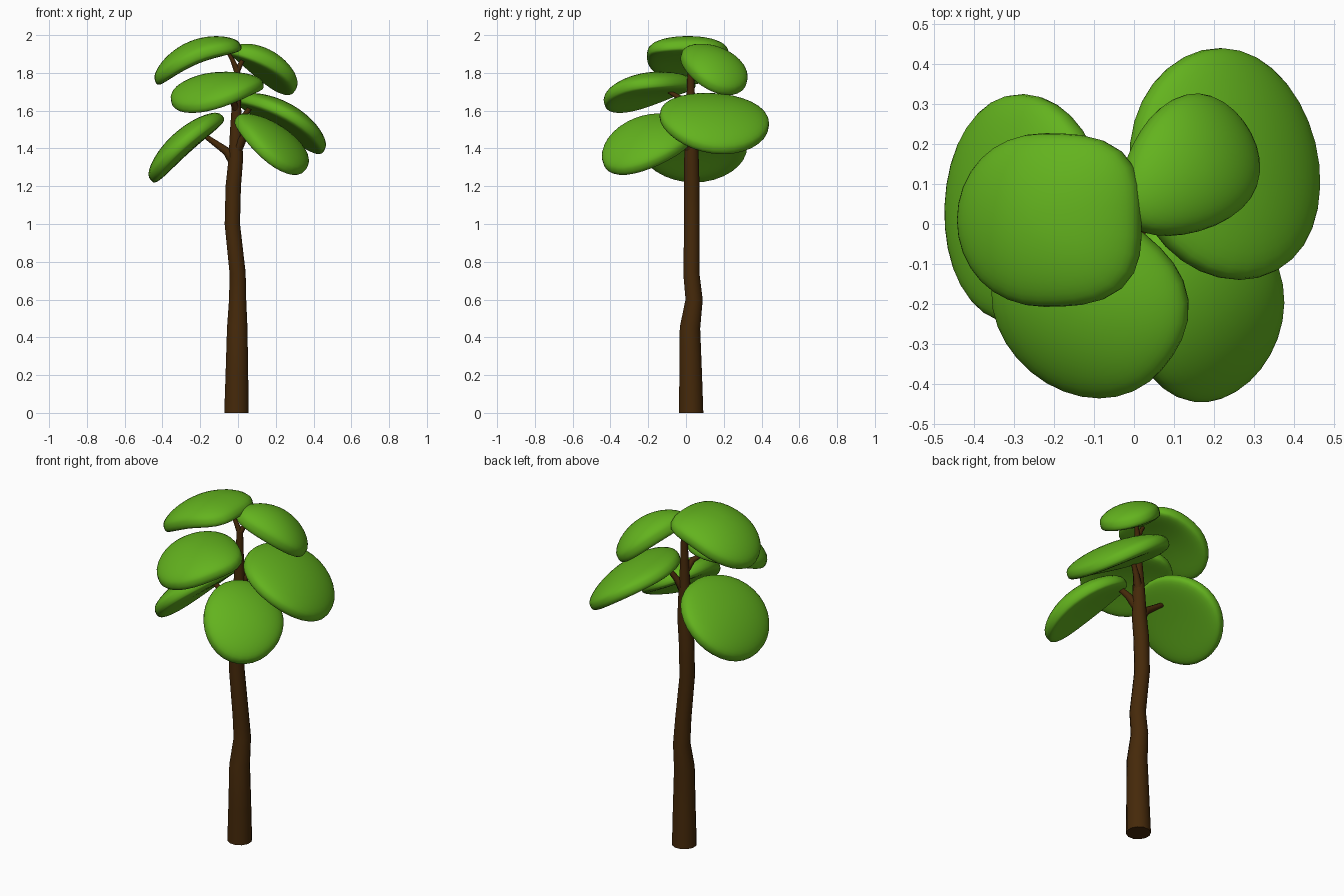
import bpy, bmesh
from math import radians
from mathutils import Matrix, Vector

cube = bpy.data.objects.get("Cube")
if cube:
    bpy.data.objects.remove(cube)


def material(name, rgb):
    mat = bpy.data.materials.new(name)
    mat.use_nodes = True
    mat.diffuse_color = (*rgb, 1)
    mat.node_tree.nodes["Principled BSDF"].inputs["Base Color"].default_value = (*rgb, 1)
    return mat


leaf_green = material("leaf green", (0.125, 0.45, 0.013))
bark_brown = material("bark brown", (0.06, 0.022, 0.003))


def limb(name, points, sides=2):
    """Round tapering limb through (x, y, z, radius) points."""
    curve = bpy.data.curves.new(name, "CURVE")
    curve.dimensions = "3D"
    curve.bevel_depth = 1
    curve.bevel_resolution = sides
    curve.use_fill_caps = True
    spline = curve.splines.new("POLY")
    spline.points.add(len(points) - 1)
    for point, (x, y, z, r) in zip(spline.points, points):
        point.co = (x, y, z, 1)
        point.radius = r
    curve.materials.append(bark_brown)
    obj = bpy.data.objects.new(name, curve)
    bpy.context.collection.objects.link(obj)


def leaf_pad(name, center, heading, tilt, length, width, droop=0.05, taper=0.0, square=2, spin=0):
    """Flattened drooping dome. Heading is the downhill direction, sizes are half
    extents, square flattens the inner end and spin turns the outline in its plane."""
    bm = bmesh.new()
    bmesh.ops.create_uvsphere(bm, u_segments=32, v_segments=24, radius=1)
    outline_turn = Matrix.Rotation(radians(spin), 3, "Z")
    for v in bm.verts:
        u, w, h = v.co
        reach = (u * u + w * w) ** 0.5
        if u < 0 and reach > 0.001:
            fit = reach / (abs(u) ** square + abs(w) ** square) ** (1 / square)
            u, w = u * fit, w * fit
        bulge = abs(h) ** 0.65 * (1 if h > 0 else -0.9)
        sag = 0.4 - u * u - 0.4 * w * w
        v.co = outline_turn @ Vector((u * length, w * width * (1 + taper * u), bulge * 0.066 + droop * sag))
    turn = Matrix.Rotation(radians(heading), 4, "Z") @ Matrix.Rotation(radians(tilt), 4, "Y")
    bm.transform(Matrix.Translation(Vector(center)) @ turn)
    for f in bm.faces:
        f.smooth = True
    mesh = bpy.data.meshes.new(name)
    bm.to_mesh(mesh)
    bm.free()
    mesh.materials.append(leaf_green)
    bpy.context.collection.objects.link(bpy.data.objects.new(name, mesh))


# Wavy tapering trunk
limb("trunk", [
    (-0.008, 0.027, 0, 0.067), (-0.006, 0.025, 0.2, 0.062), (-0.004, 0.021, 0.45, 0.056),
    (-0.002, 0.043, 0.6, 0.047), (-0.002, 0.028, 0.74, 0.044), (-0.03, 0.031, 1.0, 0.042),
    (-0.025, 0.031, 1.2, 0.042), (-0.012, 0.029, 1.34, 0.04), (-0.01, 0.027, 1.5, 0.033),
    (-0.008, 0.025, 1.65, 0.024), (-0.005, 0.025, 1.82, 0.017)], 4)

# Branches, each reaching under one pad
limb("low_right_branch", [(-0.015, 0.028, 1.32, 0.03), (-0.06, 0.03, 1.385, 0.022), (-0.18, 0.03, 1.47, 0.012)])
limb("low_left_branch", [(-0.01, 0.025, 1.38, 0.028), (0.03, -0.01, 1.46, 0.02), (0.07, -0.07, 1.54, 0.013)])
limb("middle_left_branch", [(-0.01, 0.027, 1.48, 0.026), (0.025, 0.05, 1.56, 0.018), (0.08, 0.08, 1.64, 0.011)])
limb("middle_right_branch", [(-0.008, 0.025, 1.6, 0.022), (-0.03, -0.02, 1.66, 0.016), (-0.08, -0.09, 1.7, 0.01)])
limb("top_right_branch", [(-0.005, 0.025, 1.81, 0.017), (-0.03, 0.02, 1.87, 0.012), (-0.06, 0.015, 1.92, 0.008)])
limb("top_left_branch", [(-0.005, 0.025, 1.81, 0.017), (0.02, 0.045, 1.86, 0.012), (0.06, 0.08, 1.9, 0.008)])

# Leaf pads from top to bottom
leaf_pad("top_right_pad", (-0.225, 0.01, 1.882), 180, 23, 0.246, 0.217, droop=0.06, square=3)
leaf_pad("top_left_pad", (0.14, 0.14, 1.834), 25, 32, 0.215, 0.16, taper=0.18, spin=14)
leaf_pad("middle_right_pad", (-0.12, -0.205, 1.706), -130, 18, 0.232, 0.248, square=2.5)
leaf_pad("middle_left_pad", (0.24, 0.15, 1.55), 14, 32, 0.268, 0.293)
leaf_pad("low_right_pad", (-0.285, 0.038, 1.417), 178, 42, 0.255, 0.287, droop=0.035)
leaf_pad("low_left_pad", (0.18, -0.205, 1.434), -24, 36, 0.262, 0.218, spin=-40)
